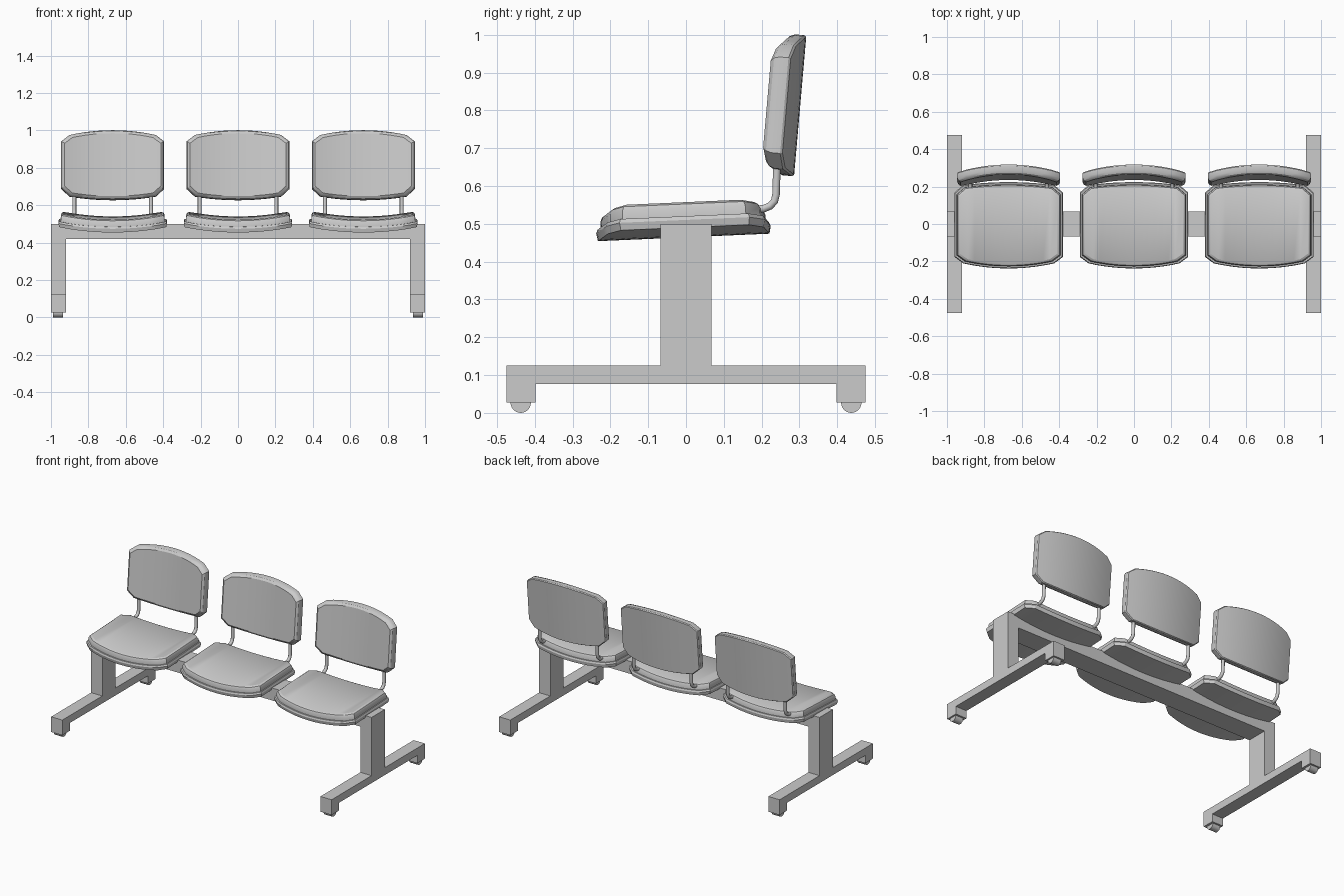
import bpy, bmesh, math
from mathutils import Matrix

if "Cube" in bpy.data.objects:
    bpy.data.objects.remove(bpy.data.objects["Cube"])


def finish(name, bm, smooth=None):
    bmesh.ops.recalc_face_normals(bm, faces=bm.faces)
    me = bpy.data.meshes.new(name)
    bm.to_mesh(me)
    bm.free()
    ob = bpy.data.objects.new(name, me)
    bpy.context.collection.objects.link(ob)
    if smooth:
        bpy.ops.object.select_all(action='DESELECT')
        ob.select_set(True)
        bpy.context.view_layer.objects.active = ob
        bpy.ops.object.shade_smooth_by_angle(angle=math.radians(smooth))
    return ob


def box(name, x0, x1, y0, y1, z0, z1):
    bm = bmesh.new()
    bmesh.ops.create_cube(bm, size=1)
    for v in bm.verts:
        v.co = ((x0 + x1) / 2 + v.co.x * (x1 - x0),
                (y0 + y1) / 2 + v.co.y * (y1 - y0),
                (z0 + z1) / 2 + v.co.z * (z1 - z0))
    return finish(name, bm)


def extrude_x(name, profile, x0, x1):
    bm = bmesh.new()
    f = bm.faces.new([bm.verts.new((x0, y, z)) for y, z in profile])
    ext = bmesh.ops.extrude_face_region(bm, geom=[f])
    for v in ext['geom']:
        if isinstance(v, bmesh.types.BMVert):
            v.co.x = x1
    return finish(name, bm)


def pad(name, w, h, low, high, layers, sag, matrix):
    """Curved slab: chamfered outline with bowed ends, stacked (height, inset) layers.
    low/high = (bow, chamfer height) of the two ends."""
    n = 12
    xs = [-1.0] + [-0.84 + 1.68 * i / n for i in range(n + 1)] + [1.0]

    def end(t, bow, chamfer):
        return h - (bow + chamfer if abs(t) == 1 else bow * (t / 0.84) ** 2)

    ring2d = [(t * w, -end(t, *low)) for t in xs]
    ring2d += [(t * w, end(t, *high)) for t in reversed(xs)]
    bm = bmesh.new()
    rings = []
    for z, d in layers:
        rings.append([bm.verts.new((x * (w - d) / w, y * (h - d) / h, z + sag * (x / w) ** 2))
                      for x, y in ring2d])
    m = len(ring2d)
    for a, b in zip(rings, rings[1:]):
        for i in range(m):
            j = (i + 1) % m
            bm.faces.new((a[i], a[j], b[j], b[i]))
    for r in (rings[0], rings[-1]):
        for i in range(len(xs) - 1):
            bm.faces.new((r[i], r[i + 1], r[m - 2 - i], r[m - 1 - i]))
    bm.transform(matrix)
    return finish(name, bm, 30)


def tube(name, pts, radius):
    cu = bpy.data.curves.new(name, 'CURVE')
    cu.dimensions = '3D'
    cu.bevel_depth = radius
    cu.bevel_resolution = 3
    cu.use_fill_caps = True
    sp = cu.splines.new('POLY')
    sp.points.add(len(pts) - 1)
    for p, co in zip(sp.points, pts):
        p.co = (*co, 1)
    ob = bpy.data.objects.new(name, cu)
    bpy.context.collection.objects.link(ob)
    return ob


# Beam
box("beam", -0.92, 0.92, -0.068, 0.068, 0.42, 0.5)

# End legs, feet and glides
half = [(0.475, 0.125), (0.475, 0.027), (0.398, 0.027), (0.398, 0.077)]
foot = half + [(-y, z) for y, z in reversed(half)]
for s, side in ((-1, "left"), (1, "right")):
    x0, x1 = sorted((s * 0.92, s * 1.0))
    box(f"leg_{side}", x0, x1, -0.068, 0.068, 0.125, 0.5)
    extrude_x(f"foot_{side}", foot, x0, x1)
    for y, end in ((-0.437, "front"), (0.437, "back")):
        bm = bmesh.new()
        bmesh.ops.create_cone(bm, cap_ends=True, segments=24, radius1=0.027,
                              radius2=0.027, depth=0.055)
        bm.transform(Matrix.Translation((s * 0.962, y, 0.027)) @ Matrix.Rotation(math.pi / 2, 4, 'Y'))
        finish(f"glide_{side}_{end}", bm, 30)

# Three seats with backrests and support tubes
for k, x in enumerate((-0.67, 0.0, 0.67), 1):
    seat = Matrix.Translation((x, -0.006, 0.464)) @ Matrix.Rotation(math.radians(2.5), 4, 'X')
    pad(f"seat_shell_{k}", 0.29, 0.231, (0.028, 0.035), (0.015, 0.04),
        [(0, 0.004), (0.02, 0), (0.03, 0.004)], 0.026, seat)
    pad(f"seat_cushion_{k}", 0.29, 0.231, (0.028, 0.035), (0.015, 0.04),
        [(0.028, 0.012), (0.052, 0.013), (0.062, 0.018), (0.067, 0.028)], 0.026, seat)
    back = Matrix.Translation((x, 0.302, 0.812)) @ Matrix.Rotation(math.radians(85), 4, 'X')
    pad(f"backrest_{k}", 0.275, 0.187, (0.017, 0.04), (0.028, 0.035),
        [(0, 0.004), (0.006, 0), (0.03, 0), (0.044, 0.006), (0.052, 0.018)], 0.036, back)
    for s, side in ((-1, "left"), (1, "right")):
        px = x + s * 0.205
        tube(f"back_support_{k}_{side}",
             [(px, 0.15, 0.535), (px, 0.205, 0.54), (px, 0.222, 0.547), (px, 0.234, 0.56),
              (px, 0.238, 0.577), (px, 0.241, 0.67)], 0.0105)
